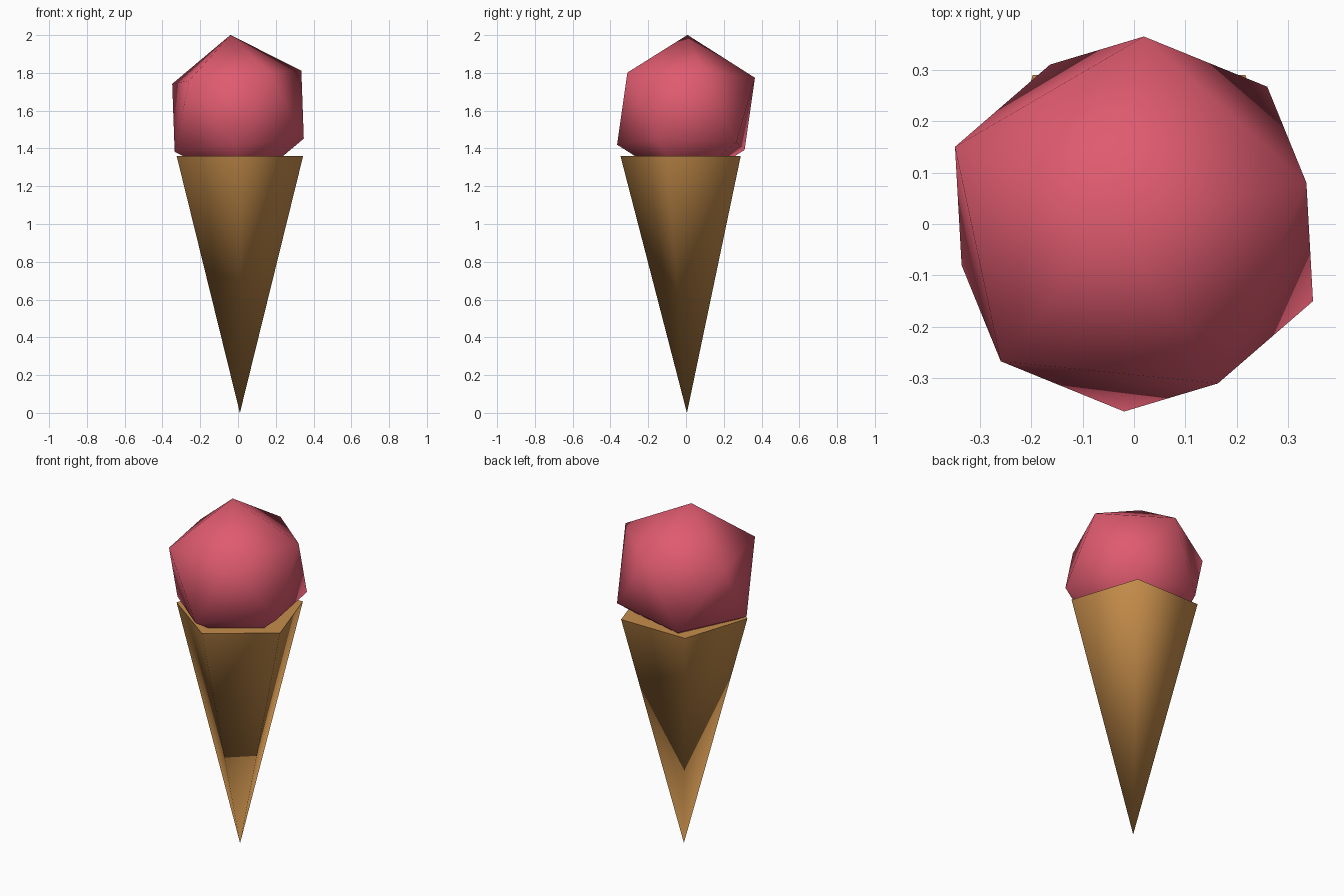
import bpy, math
from mathutils import Vector, Matrix

if "Cube" in bpy.data.objects:
    bpy.data.objects.remove(bpy.data.objects["Cube"])


def material(name, rgb):
    m = bpy.data.materials.new(name)
    m.diffuse_color = (*rgb, 1.0)
    m.use_nodes = True
    m.node_tree.nodes["Principled BSDF"].inputs["Base Color"].default_value = m.diffuse_color
    return m


def finish(name, mat, angle):
    ob = bpy.context.object
    ob.name = name
    ob.data.materials.append(mat)
    bpy.ops.object.shade_smooth_by_angle(angle=math.radians(angle))
    return ob


wafer = material("wafer tan", (0.57, 0.27, 0.07))
pink = material("strawberry pink", (0.74, 0.105, 0.16))

# Wafer cone: five sides, point down, flat rim with a vertex towards the front
H, R = 1.36, 0.352
bpy.ops.mesh.primitive_cone_add(vertices=5, radius1=0, radius2=R, depth=H,
                                end_fill_type='NGON', location=(0.01, 0.005, H / 2))
cone = bpy.context.object
# turn so that one rim vertex lies at -y
v = max(cone.data.vertices, key=lambda p: p.co.z * 10 + p.co.y).co
turn = -math.pi / 2 - math.atan2(v.y, v.x)
cone.data.transform(Matrix.Rotation(turn, 4, 'Z'))
finish("wafer_cone", wafer, 80)

# Scoop: slightly tilted icosahedron resting in the cone
up = Vector((-0.04, 0.008, 0.403)).normalized()
ring = Vector((0.02, 0.37, 0.175))
xa = (ring - up * ring.dot(up)).normalized()
ya = up.cross(xa)
bpy.ops.mesh.primitive_ico_sphere_add(subdivisions=1, radius=0.406)
scoop = bpy.context.object
basis = Matrix((xa, ya, up)).transposed().to_4x4()
scoop.data.transform(Matrix.Translation((0, 0, 1.597)) @ basis)
finish("ice_cream_scoop", pink, 80)
